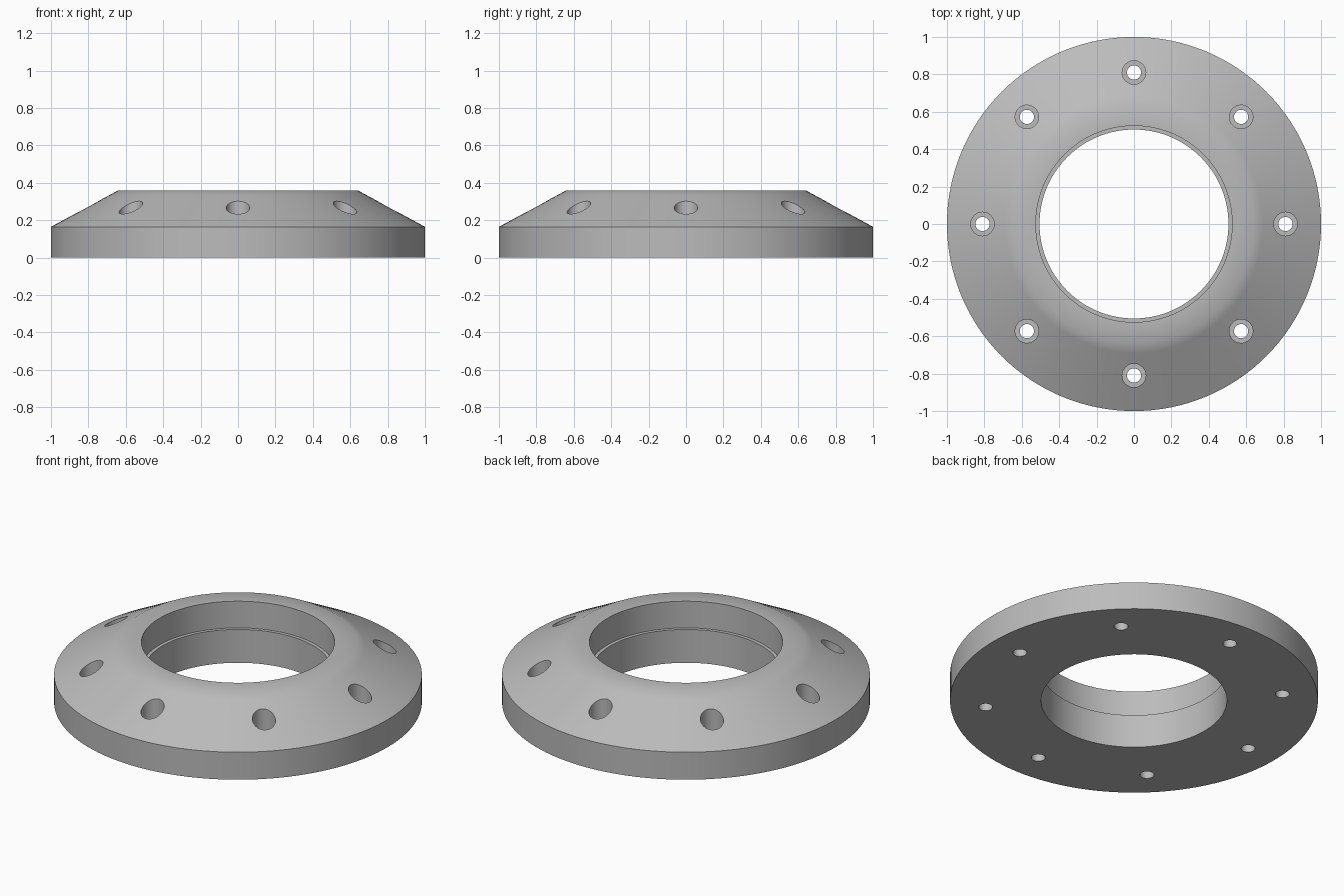
import bpy, bmesh, math
from mathutils import Matrix

cube = bpy.data.objects.get("Cube")
if cube:
    bpy.data.objects.remove(cube, do_unlink=True)

SEGMENTS = 128
HOLES = 8
HOLE_CIRCLE = 0.81


def add_object(name, bm):
    bmesh.ops.recalc_face_normals(bm, faces=bm.faces)
    mesh = bpy.data.meshes.new(name)
    bm.to_mesh(mesh)
    bm.free()
    obj = bpy.data.objects.new(name, mesh)
    bpy.context.collection.objects.link(obj)
    return obj


def lathe(name, profile):
    """Turn a closed (radius, height) profile around z."""
    bm = bmesh.new()
    rings = []
    for i in range(SEGMENTS):
        a = math.tau * i / SEGMENTS
        rings.append([bm.verts.new((r * math.cos(a), r * math.sin(a), z)) for r, z in profile])
    n = len(profile)
    for i in range(SEGMENTS):
        p, q = rings[i], rings[(i + 1) % SEGMENTS]
        for j in range(n):
            k = (j + 1) % n
            bm.faces.new((p[j], q[j], q[k], p[k]))
    return add_object(name, bm)


def hole_cutter(name, radius, bottom, top):
    """A circle of upright cylinders used to drill the bolt holes."""
    bm = bmesh.new()
    for i in range(HOLES):
        a = math.tau * i / HOLES
        place = Matrix.Translation((HOLE_CIRCLE * math.cos(a), HOLE_CIRCLE * math.sin(a),
                                    (bottom + top) / 2))
        bmesh.ops.create_cone(bm, cap_ends=True, segments=32, radius1=radius,
                              radius2=radius, depth=top - bottom, matrix=place)
    obj = add_object(name, bm)
    obj.hide_render = True
    return obj


# Flange body: rim, sloped shoulder, flat top and stepped bore
flange = lathe("flange", [
    (0.505, 0), (1, 0), (1, 0.165), (0.69, 0.333), (0.64, 0.36),
    (0.525, 0.36), (0.525, 0.2), (0.505, 0.2)])

# Counterbored bolt holes
cutters = [hole_cutter("counterbore_cutter", 0.063, 0.13, 0.5),
           hole_cutter("bolt_hole_cutter", 0.038, -0.1, 0.2)]
bpy.context.view_layer.objects.active = flange
flange.select_set(True)
for cutter in cutters:
    mod = flange.modifiers.new(cutter.name, "BOOLEAN")
    mod.operation = "DIFFERENCE"
    mod.solver = "EXACT"
    mod.object = cutter
    bpy.ops.object.modifier_apply(modifier=mod.name)
    bpy.data.objects.remove(cutter, do_unlink=True)

# Plain grey metal
grey = bpy.data.materials.new("grey")
grey.use_nodes = True
color = (0.5, 0.5, 0.5, 1)
grey.diffuse_color = color
grey.node_tree.nodes["Principled BSDF"].inputs["Base Color"].default_value = color
flange.data.materials.clear()
flange.data.materials.append(grey)

bpy.ops.object.shade_smooth_by_angle(angle=math.radians(30))
